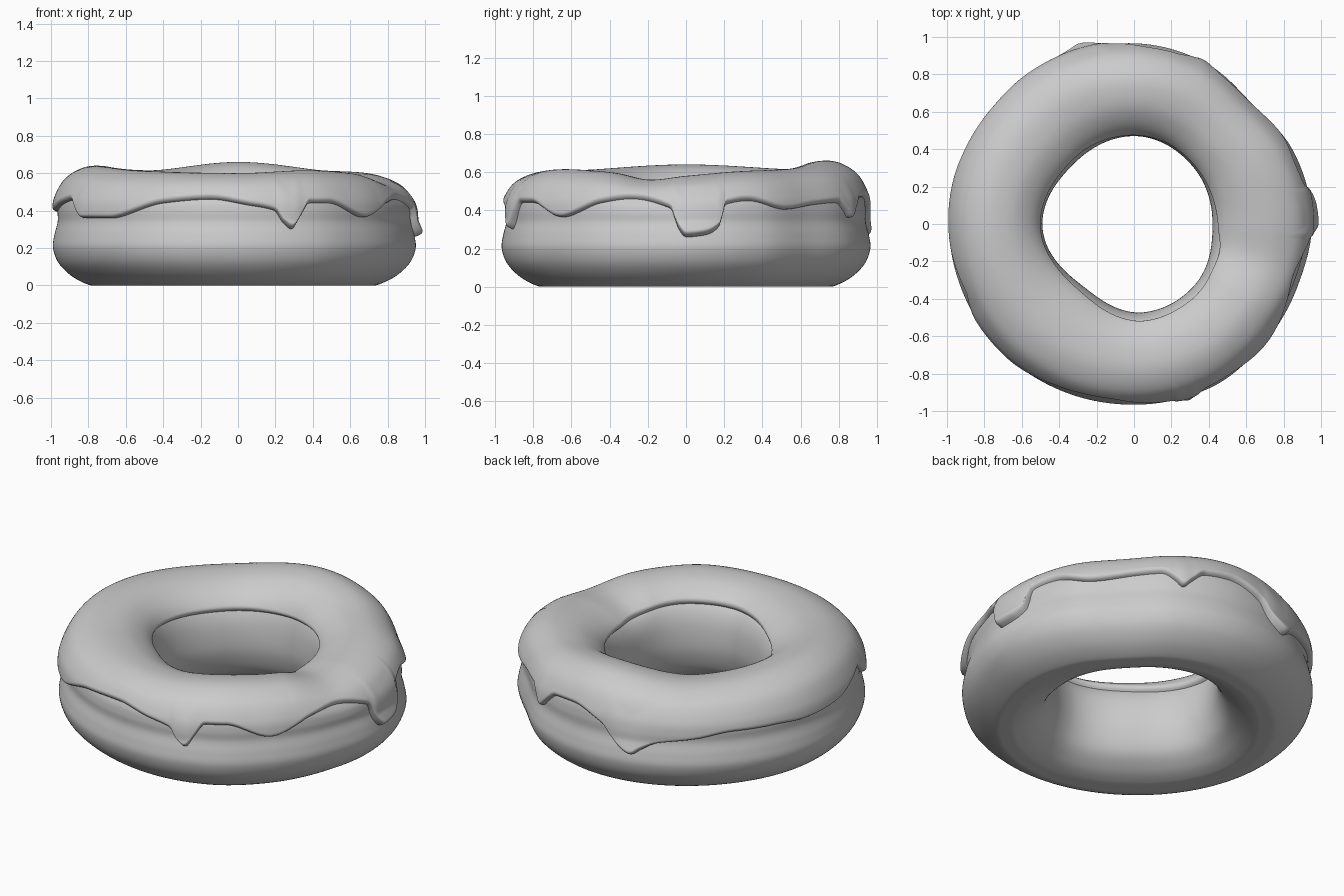
import bpy, bmesh, math
from mathutils import Vector

if "Cube" in bpy.data.objects:
    bpy.data.objects.remove(bpy.data.objects["Cube"])

N = 400  # segments around the ring


def periodic(pts):
    """Monotone cubic through (angle, value) pairs, repeating every 360 degrees."""
    a = [(x - 360, y) for x, y in pts] + pts + [(x + 360, y) for x, y in pts]
    d = [(a[i + 1][1] - a[i][1]) / (a[i + 1][0] - a[i][0]) for i in range(len(a) - 1)]
    m = [0] + [2 * p * q / (p + q) if p * q > 0 else 0 for p, q in zip(d, d[1:])] + [0]

    def f(x):
        i = max(k for k in range(len(a) - 1) if a[k][0] <= x)
        h = a[i + 1][0] - a[i][0]
        t = (x - a[i][0]) / h
        return (a[i][1] * (1 + 2 * t) * (1 - t) ** 2 + m[i] * h * t * (1 - t) ** 2
                + a[i + 1][1] * t * t * (3 - 2 * t) + m[i + 1] * h * t * t * (t - 1))
    return f


# Shape of the ring by angle (0 = +x, 90 = back)
outer = periodic([(0, .95), (25, .935), (45, .90), (65, .94), (90, .965), (120, .975), (140, .98),
                  (170, .99), (200, .985), (225, .98), (250, .97), (270, .965), (295, .965),
                  (315, .945), (340, .935)])
inner = periodic([(0, .42), (45, .44), (90, .47), (135, .455), (180, .49), (232, .43),
                  (277, .475), (315, .46)])
top = periodic([(0, .58), (25, .605), (50, .615), (90, .66), (130, .615), (180, .64), (225, .612),
                (270, .6), (300, .615), (325, .60), (345, .56)])
# Height of the icing's lower edge with its drips
edge = periodic([(0, .26), (6, .27), (10.5, .31), (13, .43), (21, .45), (35, .405), (50, .43),
                 (60, .44), (64, .40), (67, .36), (70, .40), (75, .46), (84, .47), (96, .41),
                 (103, .29), (107, .26), (110, .29), (116, .34), (128, .37), (141, .40),
                 (155, .40), (166, .39), (182, .40), (195, .44), (202, .455), (212, .36),
                 (225, .36), (245, .44), (261, .46), (273, .43), (282, .40), (284.5, .34),
                 (287.5, .30), (290, .36), (294, .44), (301, .44), (316, .365), (331, .44),
                 (341, .46), (355, .41), (357.7, .30)])
inner_edge = periodic([(0, .46), (125, .47), (200, .47), (305, .50)])

# Cross-section: (0 = hole side .. 1 = outside, height), starting under the dough
PROFILE = [(.5, 0), (.62, .004), (.8, .05), (.94, .12), (1, .2), (.985, .27), (.95, .34),
           (.95, .40), (.925, .46), (.83, .535), (.67, .58), (.5, .59), (.3, .57), (.12, .51),
           (.03, .42), (0, .3), (.02, .2), (.1, .1), (.25, .035), (.4, .004)]
SUB = 6


def section_base():
    n, out = len(PROFILE), []
    for i in range(n):
        p = [Vector(PROFILE[(i + k) % n]) for k in (-1, 0, 1, 2)]
        for j in range(SUB):
            t = j / SUB
            v = .5 * (2 * p[1] + (p[2] - p[0]) * t + (2 * p[0] - 5 * p[1] + 4 * p[2] - p[3]) * t * t
                      + (3 * p[1] - p[0] - 3 * p[2] + p[3]) * t ** 3)
            out.append(v)
    return out


BASE = section_base()


def section(deg):
    """Dough cross-section at one angle as (radius, height) points."""
    r0, r1, h = inner(deg), outer(deg), top(deg) - .03
    res = []
    for s, z in BASE:
        z = max(z, 0)
        w = min(max((z - .3) / .29, 0), 1)
        res.append(Vector((r0 + (r1 - r0) * s, z + (h - .59) * w ** 1.5)))
    return res


def icing_section(deg, count=70):
    sec = section(deg)
    ze, zi = edge(deg), inner_edge(deg)
    # Cut the section at the outer and the inner icing edge
    start = next(i for i in range(4 * SUB, 11 * SUB) if sec[i + 1].y >= ze)
    a = sec[start].lerp(sec[start + 1], (ze - sec[start].y) / (sec[start + 1].y - sec[start].y))
    end = next(i for i in range(12 * SUB, 16 * SUB) if sec[i + 1].y <= zi)
    b = sec[end].lerp(sec[end + 1], (sec[end].y - zi) / (sec[end].y - sec[end + 1].y))
    path = [a] + [p for p in sec[start + 1:end + 1]] + [b]
    acc = [0]
    for p, q in zip(path, path[1:]):
        acc.append(acc[-1] + (q - p).length)
    length, res, k = acc[-1], [], 0
    for j in range(count + 1):
        # Samples crowd towards both ends for the rounded lips
        u = j / count
        d = length * (.15 * u + .85 * (u * u * (3 - 2 * u)))
        while k < len(path) - 2 and acc[k + 1] < d:
            k += 1
        p = path[k].lerp(path[k + 1], (d - acc[k]) / max(acc[k + 1] - acc[k], 1e-6))
        t = path[min(k + 2, len(path) - 1)] - path[max(k - 1, 0)]
        nrm = Vector((t.y, -t.x)).normalized()
        # Drips swell towards their tips
        th = .03 + .15 * max(.40 - ze, 0) * max(0, 1 - d / .22)
        e = min(d, length - d)
        lip = .022
        off = th * math.sqrt(1 - (1 - min(e / lip, 1)) ** 2)
        res.append(p + nrm * off)
    return res


def ring(name, func, closed, mat):
    bm = bmesh.new()
    rows = []
    for i in range(N):
        deg = 360 * i / N
        c, s = math.cos(math.radians(deg)), math.sin(math.radians(deg))
        rows.append([bm.verts.new((p.x * c, p.x * s, p.y)) for p in func(deg)])
    m = len(rows[0])
    for i in range(N):
        p, q = rows[i], rows[(i + 1) % N]
        for j in range(m if closed else m - 1):
            k = (j + 1) % m
            bm.faces.new((p[j], q[j], q[k], p[k]))
    me = bpy.data.meshes.new(name)
    bm.to_mesh(me)
    bm.free()
    me.polygons.foreach_set("use_smooth", [True] * len(me.polygons))
    me.materials.append(mat)
    ob = bpy.data.objects.new(name, me)
    bpy.context.collection.objects.link(ob)
    return ob


grey = bpy.data.materials.new("plain grey")
grey.diffuse_color = (.6, .6, .6, 1)
grey.use_nodes = True
grey.node_tree.nodes["Principled BSDF"].inputs["Base Color"].default_value = grey.diffuse_color

ring("dough", section, True, grey)
ring("icing", icing_section, False, grey)
